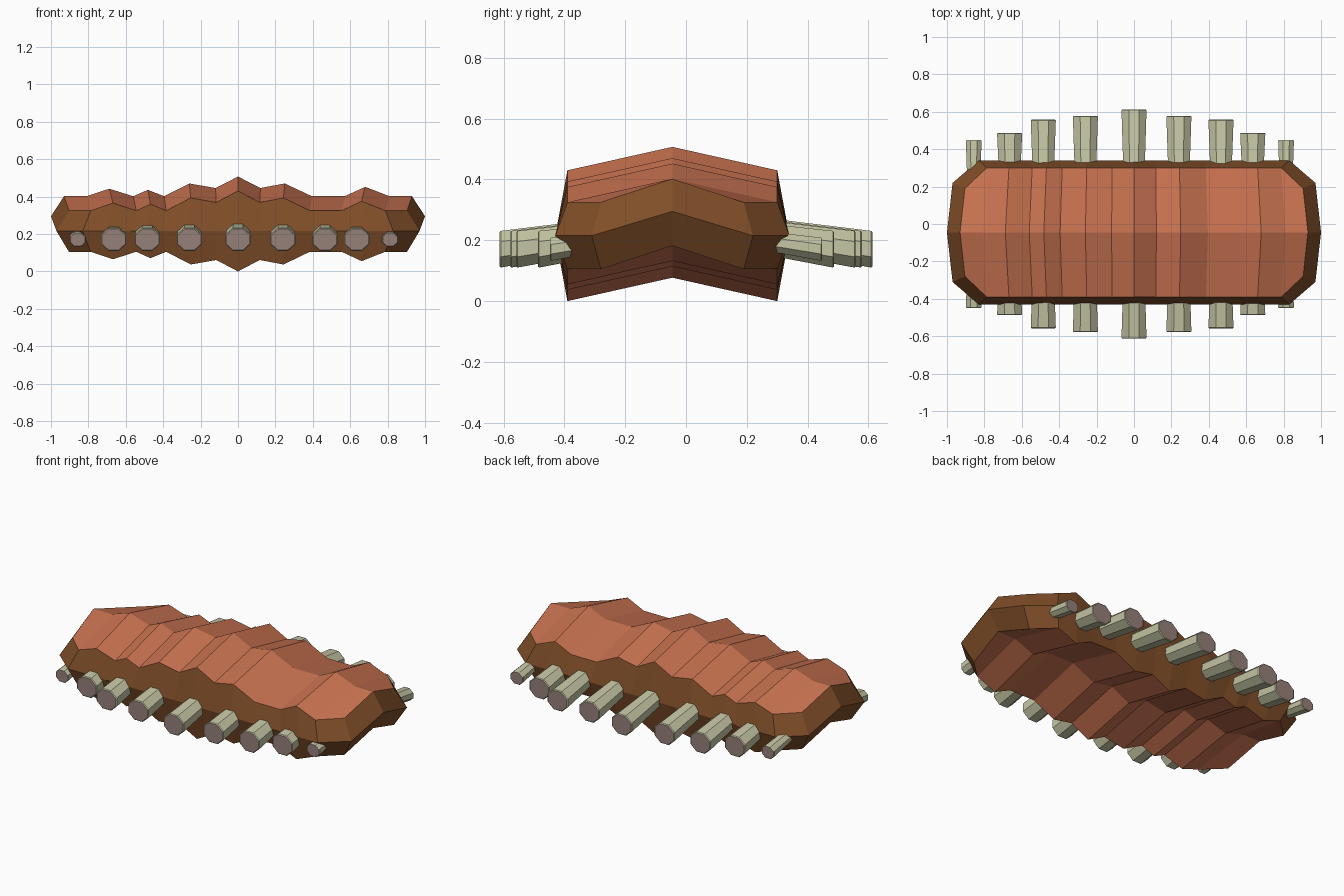
import bpy, bmesh, math

if "Cube" in bpy.data.objects:
    bpy.data.objects.remove(bpy.data.objects["Cube"])


def material(name, rgb):
    lin = [(c / 255 / 12.92) if c < 10 else ((c / 255 + 0.055) / 1.055) ** 2.4 for c in rgb]
    m = bpy.data.materials.new(name)
    m.diffuse_color = (*lin, 1)
    m.use_nodes = True
    m.node_tree.nodes["Principled BSDF"].inputs["Base Color"].default_value = m.diffuse_color
    return m


CLAY = material("clay orange", (200, 114, 80))
BROWN = material("dark brown", (128, 78, 40))
SAGE = material("pale sage", (197, 197, 164))
MAUVE = material("mauve grey", (150, 128, 122))


def finish(bm, name, mats):
    bmesh.ops.recalc_face_normals(bm, faces=bm.faces)
    me = bpy.data.meshes.new(name)
    bm.to_mesh(me)
    bm.free()
    for m in mats:
        me.materials.append(m)
    ob = bpy.data.objects.new(name, me)
    bpy.context.collection.objects.link(ob)
    return ob


# Body: columns of (ridge x, ridge z), lofted along x with a chevron section
COLS = [(-0.93, 0.402), (-0.81, 0.402), (-0.688, 0.442), (-0.56, 0.402), (-0.482, 0.436),
        (-0.395, 0.402), (-0.26, 0.47), (-0.12, 0.446), (0, 0.507), (0.12, 0.446),
        (0.25, 0.47), (0.395, 0.402), (0.57, 0.402), (0.68, 0.452), (0.81, 0.402),
        (0.93, 0.402)]
YC, MID, RISE = -0.045, 0.215, 0.077

bm = bmesh.new()
rings = []
for i, (x, z) in enumerate(COLS):
    end = i in (0, len(COLS) - 1)
    inner, outer = (0.235, 0.265) if end else (0.345, 0.385)
    xe = x * 0.972                       # edge of the top and bottom faces
    xr = x * (1.043 if end else 1.025)   # widest rim
    e = z - RISE                         # edge height
    b = 2 * MID - e                      # mirrored underside height
    pts = [(x, YC, e + RISE), (xe, YC + inner, e), (xr, YC + outer, MID),
           (xe, YC + inner, b), (x, YC, b + RISE), (xe, YC - inner, b),
           (xr, YC - outer, MID), (xe, YC - inner, e)]
    rings.append([bm.verts.new(p) for p in pts])
for a, c in zip(rings, rings[1:]):
    for k in range(8):
        n = (k + 1) % 8
        f = bm.faces.new((a[k], a[n], c[n], c[k]))
        f.material_index = 1 if k in (1, 2, 5, 6) else 0
# Pointed end caps
for r, s in ((rings[0], -1), (rings[-1], 1)):
    tip = bm.verts.new((s, YC, MID + RISE + 0.003))
    for q in ((0, 1, 2), (2, 3, 4), (4, 5, 6), (6, 7, 0)):
        f = bm.faces.new([r[j] for j in q] + [tip])
        f.material_index = 1
finish(bm, "body", [CLAY, BROWN])

# Pegs: flared octagonal rods sloping down and outward, (x, tip y, radius)
PEGS = [(-0.857, 0.448, 0.042), (-0.665, 0.487, 0.067), (-0.485, 0.558, 0.067),
        (-0.26, 0.578, 0.067), (0, 0.613, 0.067), (0.24, 0.578, 0.067),
        (0.465, 0.558, 0.067), (0.635, 0.487, 0.067), (0.813, 0.448, 0.042)]


def peg(name, x, tip_y, rad, side):
    bm = bmesh.new()
    loops = []
    for y, k in ((0.22, 0.82), (tip_y - 0.004, 1.0), (tip_y, 0.93)):
        zc = 0.17 + 0.15 * (tip_y - y)
        rx = rad * k / math.cos(math.pi / 8)
        loops.append([bm.verts.new((x + rx * math.cos(t), side * y, zc + 0.9 * rx * math.sin(t)))
                      for t in [math.pi * (2 * j + 1) / 8 for j in range(8)]])
    for a, c in zip(loops, loops[1:]):
        for j in range(8):
            n = (j + 1) % 8
            bm.faces.new((a[j], a[n], c[n], c[j]))
    bm.faces.new(loops[0])
    bm.faces.new(loops[-1]).material_index = 1
    finish(bm, name, [SAGE, MAUVE])


for i, (x, y, r) in enumerate(PEGS):
    peg(f"front_peg_{i + 1}", x, y, r, -1)
    peg(f"back_peg_{i + 1}", x, y, r, 1)
